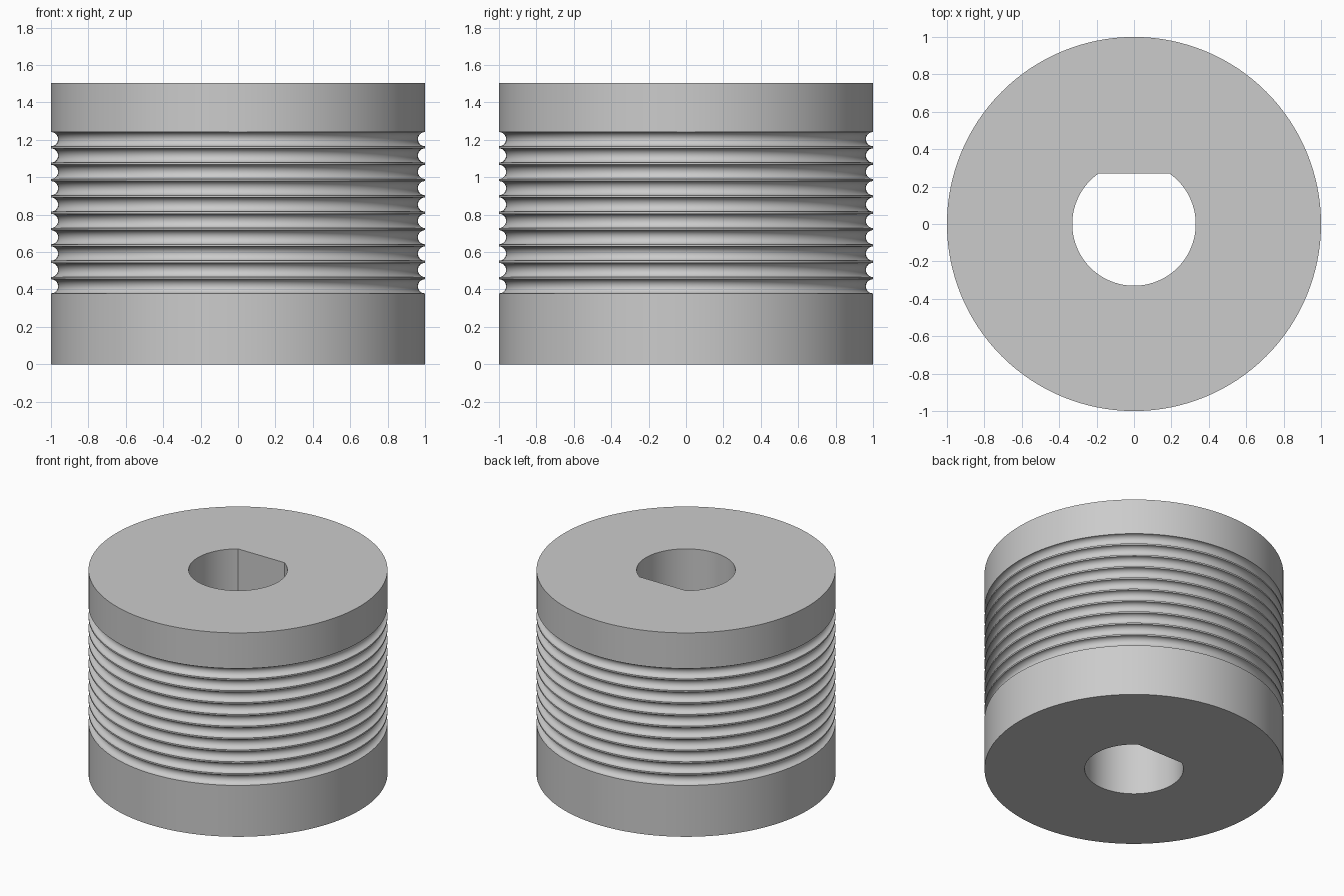
import bpy, bmesh
from math import sin, cos, pi, tan, asin, radians

cube = bpy.data.objects.get("Cube")
if cube:
    bpy.data.objects.remove(cube)

HEIGHT, RADIUS = 1.505, 1.0
BORE, FLAT = 0.33, 0.27
GROOVES, FIRST, PITCH, GROOVE_R = 10, 0.417, 0.0874, 0.038
SIDES, STEPS = 128, 12

# Grey metal
grey = bpy.data.materials.new("grey_metal")
grey.use_nodes = True
colour = (0.6, 0.6, 0.6, 1)
grey.diffuse_color = colour
grey.node_tree.nodes["Principled BSDF"].inputs["Base Color"].default_value = colour

# Angles around the axis, with the two corners of the bore flat included
corner = asin(FLAT / BORE)
angles = sorted([2 * pi * i / SIDES for i in range(SIDES)] + [corner, pi - corner])

# Outer profile: plain collar, row of round grooves, plain collar
profile = [(RADIUS, 0)]
for g in range(GROOVES):
    for s in range(STEPS + 1):
        t = pi * s / STEPS
        profile.append((RADIUS - GROOVE_R * sin(t), FIRST + g * PITCH - GROOVE_R * cos(t)))
profile.append((RADIUS, HEIGHT))


def bore_point(a):
    """Point on the D-shaped bore at angle a."""
    if BORE * sin(a) > FLAT:
        return FLAT / tan(a), FLAT
    return BORE * cos(a), BORE * sin(a)


bm = bmesh.new()
loops = [[bm.verts.new((r * cos(a), r * sin(a), z)) for a in angles] for r, z in profile]
for z in (HEIGHT, 0):
    loops.append([bm.verts.new((*bore_point(a), z)) for a in angles])

# Join each loop to the next, closing through the bore
for lower, upper in zip(loops, loops[1:] + loops[:1]):
    for i in range(len(angles)):
        j = (i + 1) % len(angles)
        bm.faces.new((lower[i], lower[j], upper[j], upper[i]))
bmesh.ops.recalc_face_normals(bm, faces=bm.faces)

mesh = bpy.data.meshes.new("grooved_drum")
bm.to_mesh(mesh)
bm.free()
mesh.materials.append(grey)
drum = bpy.data.objects.new("grooved_drum", mesh)
bpy.context.collection.objects.link(drum)

# Smooth round walls, keep rims and bore corners crisp
bpy.ops.object.select_all(action="DESELECT")
drum.select_set(True)
bpy.context.view_layer.objects.active = drum
bpy.ops.object.shade_smooth_by_angle(angle=radians(30))
